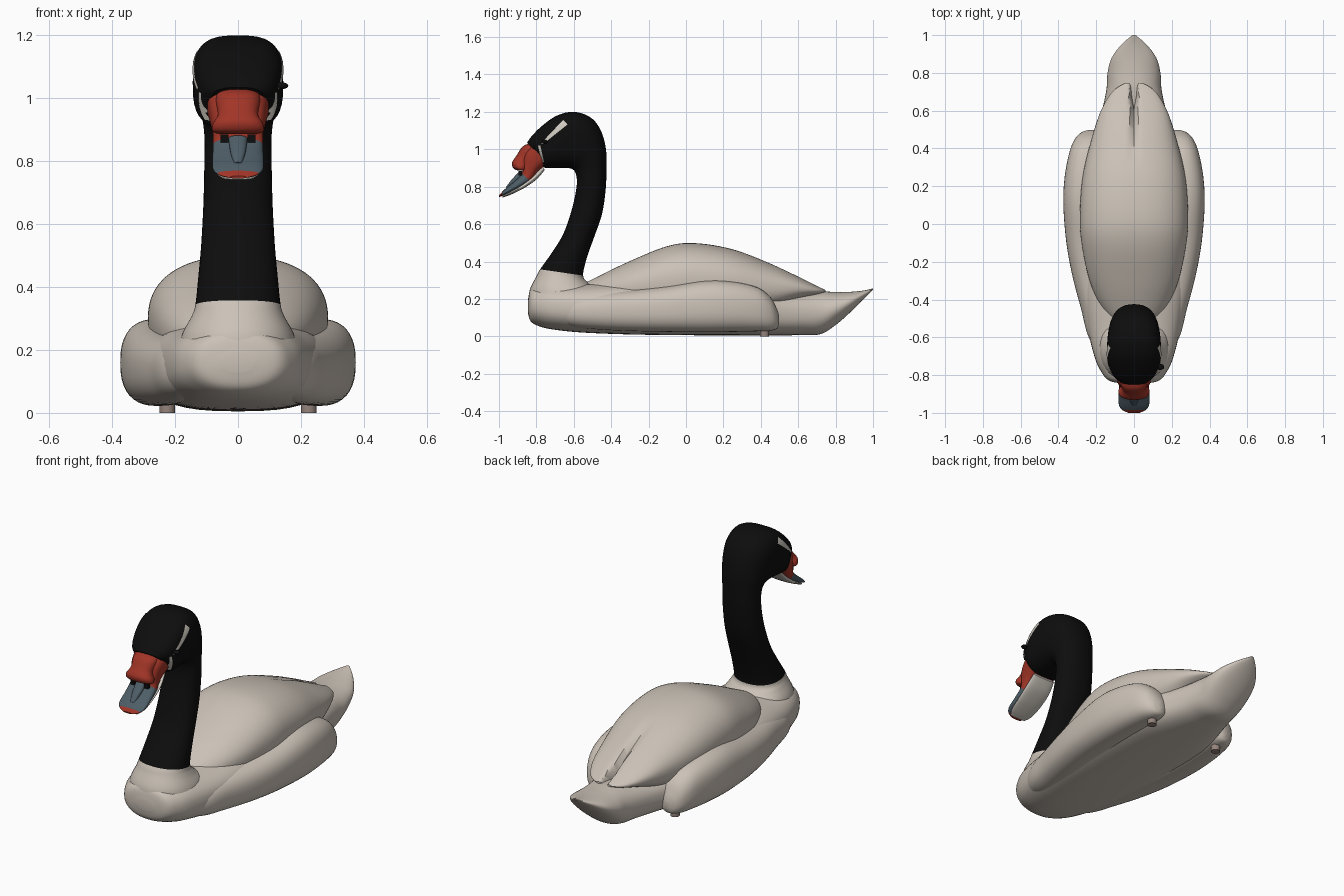
import bpy, bmesh, math
from mathutils import Vector
from mathutils.bvhtree import BVHTree

if "Cube" in bpy.data.objects:
    bpy.data.objects.remove(bpy.data.objects["Cube"])


def material(name, rgb):
    m = bpy.data.materials.new(name)
    m.diffuse_color = (*rgb, 1)
    m.use_nodes = True
    m.node_tree.nodes["Principled BSDF"].inputs["Base Color"].default_value = m.diffuse_color
    return m


CREAM = material("cream_feathers", (0.60, 0.54, 0.475))
BLACK = material("black_feathers", (0.004, 0.004, 0.004))
RED = material("red_bill", (0.36, 0.035, 0.02))
GREY = material("slate_bill", (0.075, 0.11, 0.135))
PALE = material("pale_marking", (0.62, 0.58, 0.52))
PEG = material("brown_peg", (0.30, 0.23, 0.20))


def finish(name, bm, mats, angle=40):
    bmesh.ops.recalc_face_normals(bm, faces=bm.faces[:])
    me = bpy.data.meshes.new(name)
    bm.to_mesh(me)
    bm.free()
    for m in mats:
        me.materials.append(m)
    ob = bpy.data.objects.new(name, me)
    bpy.context.collection.objects.link(ob)
    bpy.ops.object.select_all(action='DESELECT')
    ob.select_set(True)
    bpy.context.view_layer.objects.active = ob
    bpy.ops.object.shade_smooth_by_angle(angle=math.radians(angle))
    return ob


def smooth(a, b, c, d, t):
    return 0.5 * (2*b + (c-a)*t + (2*a-5*b+4*c-d)*t*t + (3*b-a-3*c+d)*t**3)


def loft(name, stations, mats, rule=None, sides=40, steps=6, shape=None):
    """Skin superellipse rings; station = (y1, z1, y2, z2, half width, exponent, centre x)."""
    rows, n = [], len(stations)
    for i in range(n - 1):
        four = [stations[max(0, min(n-1, j))] for j in (i-1, i, i+1, i+2)]
        for k in range(steps):
            rows.append((i + k/steps, [smooth(*v, k/steps) for v in zip(*four)]))
    rows.append((n - 1, list(stations[-1])))
    bm = bmesh.new()
    rings = []
    for t, (y1, z1, y2, z2, w, e, cx) in rows:
        ring = []
        for k in range(sides):
            a = 2*math.pi*k/sides
            c, s = math.cos(a), math.sin(a)
            u = math.copysign(abs(c)**(2/e), c)
            v = math.copysign(abs(s)**(2/e), s)
            p = Vector((cx + w*v, (y1+y2)/2 + u*(y1-y2)/2, (z1+z2)/2 + u*(z1-z2)/2))
            ring.append(bm.verts.new(shape(p) if shape else p))
        rings.append(ring)
    for (t, _), r0, r1 in zip(rows, rings, rings[1:]):
        for k in range(sides):
            f = bm.faces.new((r0[k], r0[(k+1) % sides], r1[(k+1) % sides], r1[k]))
            f.material_index = rule(t) if rule else 0
    bm.faces.new(rings[0])
    bm.faces.new(rings[-1]).material_index = rule(n) if rule else 0
    return finish(name, bm, mats)


def upright(rows):
    """(y, bottom, top, half width, exponent, centre x) to loft stations."""
    return [(y, b, y, t, w, e, cx) for y, b, t, w, e, cx in rows]


# body hull with breast and upturned tail
loft("body", upright([
    (-.846, .13, .19, .05, 2, 0), (-.83, .08, .25, .13, 2.2, 0), (-.78, .052, .27, .175, 2.3, 0),
    (-.70, .035, .28, .21, 2.5, 0), (-.55, .02, .28, .245, 2.6, 0), (-.3, .01, .29, .28, 2.8, 0),
    (0, .006, .28, .29, 2.8, 0), (.3, .005, .26, .27, 2.8, 0), (.5, .005, .235, .2, 2.6, 0),
    (.62, .007, .235, .165, 2.4, 0), (.72, .012, .24, .145, 2.2, 0), (.80, .06, .237, .14, 2, 0),
    (.88, .13, .238, .118, 2, 0), (.95, .2, .245, .066, 2, 0), (1.0, .25, .256, .008, 2, 0)]), [CREAM])


# folded wings over the back, parted by a groove toward the rear
def groove(p):
    f = max(0, min(1, (p.y - .3) / .4))
    if p.z > .2:
        p.z -= .05 * f * math.exp(-(p.x / .014)**2)
    if p.y > .6:
        p.y -= .12 * (p.y - .6) / .15 * math.exp(-(p.x / .012)**2)
    return p


loft("folded_wings", upright([
    (-.57, .2, .27, .05, 2, 0), (-.46, .15, .325, .16, 2.1, 0), (-.3, .12, .402, .235, 2.2, 0),
    (-.1, .1, .482, .278, 2.3, 0), (.05, .1, .498, .286, 2.3, 0), (.25, .1, .465, .272, 2.3, 0),
    (.45, .13, .39, .225, 2.3, 0), (.6, .19, .32, .175, 2.3, 0), (.7, .22, .27, .115, 2.2, 0),
    (.745, .235, .25, .05, 2, 0)]), [CREAM], sides=72, shape=groove)

# flanks and support pegs on both sides
for side, s in (("right", 1), ("left", -1)):
    loft("flank_" + side, upright([(y, b, t, w, e, s*cx) for y, b, t, w, e, cx in [
        (-.74, .09, .17, .04, 2, .12), (-.6, .05, .215, .085, 2.2, .155), (-.45, .035, .235, .1, 2.3, .18),
        (-.28, .027, .248, .112, 2.4, .213), (-.1, .024, .268, .118, 2.5, .24), (.1, .022, .297, .12, 2.5, .254),
        (.25, .024, .292, .115, 2.5, .252), (.38, .027, .262, .1, 2.5, .242), (.45, .03, .21, .078, 2.4, .235),
        (.485, .04, .15, .05, 2.2, .228), (.498, .065, .11, .015, 2, .225)]]), [CREAM])
    bm = bmesh.new()
    bmesh.ops.create_cone(bm, cap_ends=True, segments=16, radius1=.025, radius2=.025, depth=.045)
    bmesh.ops.translate(bm, verts=bm.verts[:], vec=(s*.225, .42, .0225))
    finish("peg_" + side, bm, [PEG])

# neck and head: cream at the base, black above
head = loft("neck_and_head", [
    (-.842, .17, -.42, .17, .195, 2.2, 0), (-.835, .25, -.46, .24, .18, 2.2, 0),
    (-.80, .32, -.52, .285, .15, 2.2, 0), (-.78, .358, -.55, .325, .136, 2.2, 0),
    (-.715, .45, -.53, .42, .126, 2.2, 0), (-.655, .55, -.495, .52, .117, 2.2, 0),
    (-.61, .68, -.45, .65, .11, 2.2, 0), (-.585, .80, -.43, .78, .107, 2.2, 0),
    (-.588, .865, -.425, .90, .107, 2.2, 0), (-.61, .895, -.428, 1.0, .116, 2.2, 0),
    (-.66, .9, -.455, 1.1, .13, 2.4, 0), (-.71, .9, -.51, 1.17, .139, 2.8, 0),
    (-.745, .9, -.60, 1.2, .144, 3, 0), (-.76, .905, -.69, 1.18, .14, 3, 0),
    (-.77, .925, -.77, 1.125, .126, 2.8, 0), (-.775, .95, -.825, 1.07, .108, 2.6, 0),
    (-.78, .965, -.85, 1.035, .085, 2.5, 0)],
    [CREAM, BLACK], rule=lambda t: 0 if t < 2.99 else 1)

# upper bill: red base, slate blade, red tip
loft("upper_bill", [
    (-.755, .91, -.81, 1.04, .098, 3, 0), (-.79, .88, -.86, .99, .088, 3, 0),
    (-.81, .85, -.875, .93, .08, 3, 0), (-.83, .825, -.878, .872, .08, 2.6, 0),
    (-.89, .79, -.92, .827, .081, 2.4, 0), (-.95, .762, -.965, .79, .08, 2.2, 0),
    (-.982, .75, -.988, .767, .062, 2.2, 0), (-.999, .745, -1.0, .753, .03, 2, 0)],
    [RED, GREY], rule=lambda t: 1 if 2.99 < t < 5.8 else 0)

# knob on the bill
loft("bill_knob", [
    (-.78, .99, -.825, 1.035, .07, 2.4, 0), (-.81, .95, -.873, 1.015, .07, 2.4, 0),
    (-.83, .92, -.905, .968, .064, 2.4, 0), (-.84, .905, -.93, .93, .08, 2.4, 0),
    (-.85, .89, -.924, .9, .08, 2.2, 0), (-.86, .886, -.90, .886, .055, 2, 0)], [RED])

# pale lower bill
loft("lower_bill", [
    (-.755, .89, -.765, .91, .07, 2.4, 0), (-.80, .838, -.815, .862, .078, 2.4, 0),
    (-.87, .79, -.88, .812, .077, 2.4, 0), (-.94, .756, -.945, .772, .07, 2.2, 0),
    (-.98, .742, -.983, .752, .05, 2, 0)], [PALE])

# central bill ridge
loft("bill_ridge", [
    (-.86, .86, -.89, .882, .03, 2.4, 0), (-.91, .82, -.932, .838, .024, 2.4, 0),
    (-.95, .782, -.963, .797, .012, 2.2, 0)], [GREY])

# nostrils
for side, s in (("right", 1), ("left", -1)):
    bm = bmesh.new()
    bmesh.ops.create_cube(bm, size=1)
    for v in bm.verts:
        v.co = (s*.043 + v.co.x*.026, -.886 + v.co.y*.02, .872 + v.co.z*.026)
    finish("nostril_" + side, bm, [BLACK])

# thin pale face markings laid onto the head
tree = BVHTree.FromPolygons([v.co[:] for v in head.data.vertices],
                            [p.vertices[:] for p in head.data.polygons])


def stripe(name, s, start, end, w0, w1):
    a, b = Vector(start), Vector(end)
    across = Vector((-(b-a).y, (b-a).x)).normalized()
    bm, rows = bmesh.new(), []
    for i in range(15):
        t = i / 14
        row = []
        for k in (-1, -.33, .33, 1):
            p = a.lerp(b, t) + across * (k * (w0 + (w1-w0)*t) / 2)
            hit, normal, _, _ = tree.ray_cast(Vector((s*.5, p.x, p.y)), Vector((-s, 0, 0)))
            row.append(bm.verts.new(hit + Vector((s*.003, 0, 0))) if hit else None)
        rows.append(row)
    for r0, r1 in zip(rows, rows[1:]):
        for k in range(3):
            quad = (r0[k], r0[k+1], r1[k+1], r1[k])
            if all(quad):
                bm.faces.new(quad)
    finish(name, bm, [PALE])


for side, s in (("right", 1), ("left", -1)):
    stripe("eye_stripe_" + side, s, (-.77, 1.03), (-.645, 1.145), .01, .034)
    stripe("cheek_stripe_" + side, s, (-.765, .93), (-.785, 1.02), .012, .012)

# eye bead, present on the right side only
bm = bmesh.new()
bmesh.ops.create_uvsphere(bm, u_segments=16, v_segments=10, radius=1)
for v in bm.verts:
    v.co = (.138 + v.co.x*.022, -.757 + v.co.y*.016, 1.04 + v.co.z*.011)
finish("eye", bm, [BLACK])
